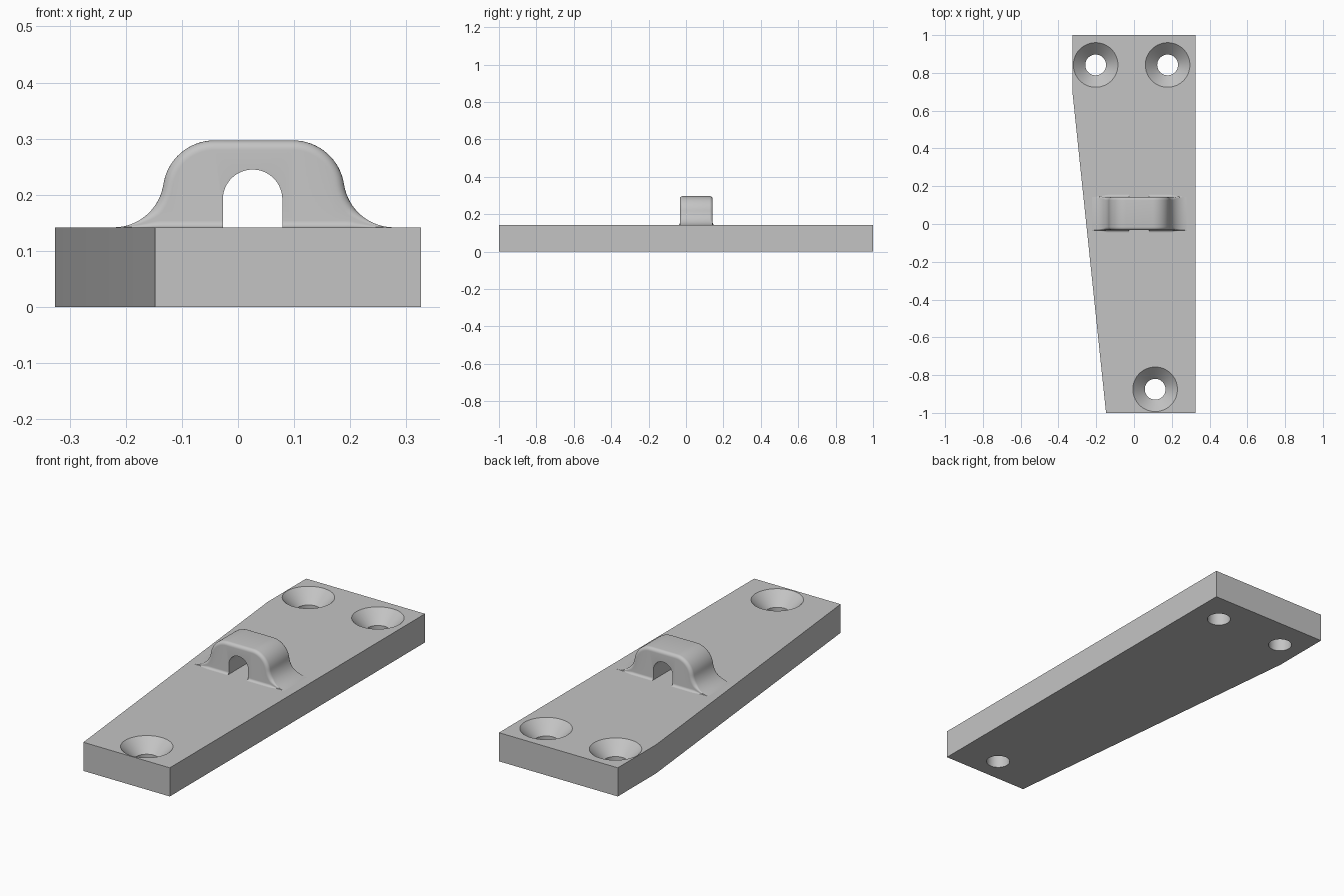
import bpy, bmesh
from math import sin, cos, pi, atan2

if "Cube" in bpy.data.objects:
    bpy.data.objects.remove(bpy.data.objects["Cube"])

TOP = 0.142                 # plate thickness
MID = 0.028                 # loop centre in x
FRONT, BACK = -0.033, 0.143  # loop faces in y

grey = bpy.data.materials.new("Plain grey")
grey.use_nodes = True
grey.diffuse_color = (0.55, 0.55, 0.55, 1)
grey.node_tree.nodes["Principled BSDF"].inputs["Base Color"].default_value = (0.55, 0.55, 0.55, 1)


def loft(name, rings):
    """Closed solid through a list of equal-length point rings."""
    bm = bmesh.new()
    loops = [[bm.verts.new(p) for p in ring] for ring in rings]
    n = len(loops[0])
    for a, b in zip(loops, loops[1:]):
        for i in range(n):
            j = (i + 1) % n
            bm.faces.new((a[i], a[j], b[j], b[i]))
    bm.faces.new(loops[0][::-1])
    bm.faces.new(loops[-1])
    bmesh.ops.recalc_face_normals(bm, faces=bm.faces)
    mesh = bpy.data.meshes.new(name)
    bm.to_mesh(mesh)
    bm.free()
    mesh.materials.append(grey)
    ob = bpy.data.objects.new(name, mesh)
    bpy.context.collection.objects.link(ob)
    return ob


def activate(ob):
    bpy.ops.object.select_all(action='DESELECT')
    ob.select_set(True)
    bpy.context.view_layer.objects.active = ob


def cut(ob, cutter):
    activate(ob)
    mod = ob.modifiers.new("cut", 'BOOLEAN')
    mod.operation, mod.solver, mod.object = 'DIFFERENCE', 'EXACT', cutter
    bpy.ops.object.modifier_apply(modifier=mod.name)
    bpy.data.objects.remove(cutter)


def smooth(ob):
    activate(ob)
    bpy.ops.object.shade_smooth_by_angle(angle=pi / 6)


# Tapered base plate
outline = [(-0.326, 1), (-0.326, 0.7), (-0.148, -1), (0.326, -1), (0.326, 1)]
plate = loft("base_plate", [[(x, y, z) for x, y in outline] for z in (0, TOP)])

# Countersunk screw holes
R_HOLE, R_SINK = 0.055, 0.118
depth = R_SINK - R_HOLE
for hx, hy in [(-0.203, 0.842), (0.178, 0.842), (0.112, -0.875)]:
    steps = [(R_HOLE, -0.05), (R_HOLE, TOP - depth), (R_SINK + 0.02, TOP + 0.02)]
    rings = [[(hx + r * cos(a * pi / 32), hy + r * sin(a * pi / 32), z) for a in range(64)]
             for r, z in steps]
    cut(plate, loft("hole_cutter", rings))
smooth(plate)

# Loop side profile: a convex shoulder flowing into a concave foot
N = 16
R1, R2 = 0.092, 0.09
C1, C2 = (0.070, 0.205), (0.250, TOP + R2)
turn = atan2(C2[1] - C1[1], C2[0] - C1[0])
half = []                   # x offset, z, normal x, normal z
for i in range(N + 1):
    a = pi / 2 + (turn - pi / 2) * i / N
    half.append((C1[0] + R1 * cos(a), C1[1] + R1 * sin(a), cos(a), sin(a)))
for i in range(1, N + 1):
    a = pi + turn + (pi / 2 - turn) * i / N
    half.append((C2[0] + R2 * cos(a), C2[1] + R2 * sin(a), -cos(a), -sin(a)))
profile = [(-x, z, -nx, nz) for x, z, nx, nz in reversed(half)] + half

# Loop sections: rounded upper edge, flat face, small flared fillet at the plate
K = 6
rings = []
for x, z, nx, nz in profile:
    h = max(z - TOP, 0.0004)
    r, foot = min(0.017, h * 0.5), min(0.012, h * 0.4)
    side = []               # x, outward distance from face, z
    for k in range(K + 1):
        a = pi / 2 * k / K
        inset = r * (1 - cos(a))
        side.append((MID + x - nx * inset, -r * (1 - sin(a)), z - nz * inset))
    edge_x = side[-1][0]
    for k in range(K + 1):
        a = pi / 2 * k / K
        side.append((edge_x, foot * (1 - cos(a)), TOP + foot * (1 - sin(a))))
    side.append((edge_x, foot, TOP - 0.01))
    rings.append([(px, FRONT - d, pz) for px, d, pz in reversed(side)]
                 + [(px, BACK + d, pz) for px, d, pz in side])
lug = loft("cable_loop", rings)

# Arched opening through the loop
AX, AR, AZ = 0.026, 0.053, 0.192
arch = [(AX + AR * cos(pi * i / 32), AZ + AR * sin(pi * i / 32)) for i in range(33)]
arch += [(AX - AR, TOP - 0.05), (AX + AR, TOP - 0.05)]
cut(lug, loft("arch_cutter", [[(x, y, z) for x, z in arch] for y in (-0.2, 0.3)]))
smooth(lug)
